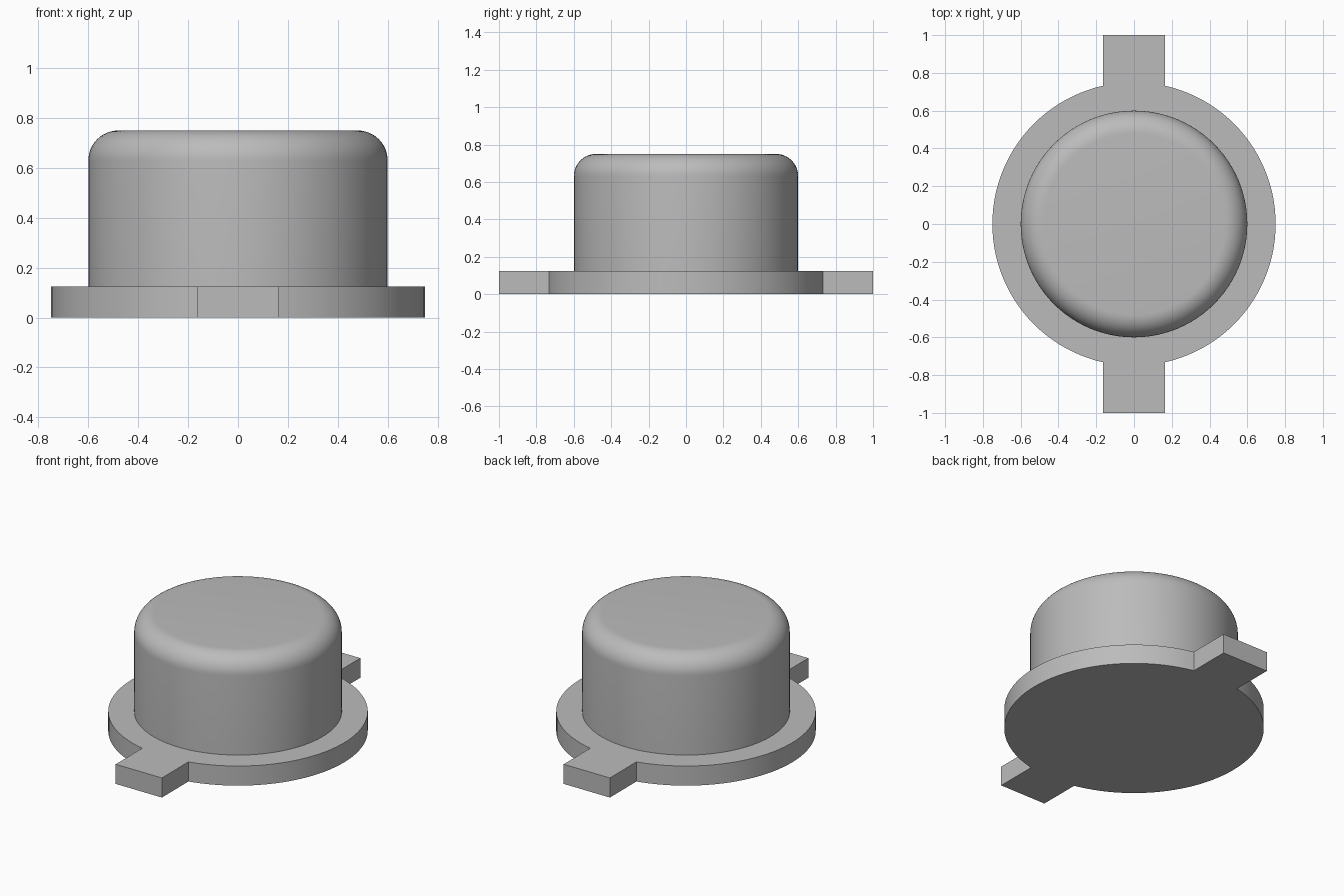
import bpy, bmesh
from math import sin, cos, pi, asin, radians

cube = bpy.data.objects.get("Cube")
if cube:
    bpy.data.objects.remove(cube, do_unlink=True)

grey = bpy.data.materials.new("plain grey")
grey.use_nodes = True
grey.diffuse_color = (0.5, 0.5, 0.5, 1)
grey.node_tree.nodes["Principled BSDF"].inputs["Base Color"].default_value = grey.diffuse_color


def finish(name, bm):
    """Turn the bmesh into a smooth shaded grey object with sharp edges kept."""
    bmesh.ops.recalc_face_normals(bm, faces=bm.faces)
    mesh = bpy.data.meshes.new(name)
    bm.to_mesh(mesh)
    bm.free()
    mesh.materials.append(grey)
    obj = bpy.data.objects.new(name, mesh)
    bpy.context.collection.objects.link(obj)
    bpy.ops.object.select_all(action="DESELECT")
    obj.select_set(True)
    bpy.context.view_layer.objects.active = obj
    bpy.ops.object.shade_smooth_by_angle(angle=radians(30))
    return obj


# Base flange: round plate with a tab at the front and at the back
radius, thickness, tab_half, tab_end, steps = 0.75, 0.125, 0.163, 1.0, 48
start = asin(tab_half / radius)
outline = []
for side in (1, -1):
    outline.append((-side * tab_half, side * tab_end))
    outline.append((side * tab_half, side * tab_end))
    for i in range(steps + 1):
        a = start + (pi - 2 * start) * i / steps
        outline.append((side * radius * sin(a), side * radius * cos(a)))

bm = bmesh.new()
plate = bm.faces.new([bm.verts.new((x, y, 0)) for x, y in outline])
top = bmesh.ops.extrude_face_region(bm, geom=[plate], use_keep_orig=True)["geom"]
bmesh.ops.translate(bm, vec=(0, 0, thickness),
                    verts=[v for v in top if isinstance(v, bmesh.types.BMVert)])
finish("base_flange", bm)

# Button cap: lathed wall with a rounded upper rim
cap_radius, cap_top, fillet, segments = 0.6, 0.75, 0.12, 96
profile = [(cap_radius, thickness)]
for i in range(13):
    a = pi / 2 * i / 12
    profile.append((cap_radius - fillet + fillet * cos(a), cap_top - fillet + fillet * sin(a)))

bm = bmesh.new()
rings = []
for r, z in profile:
    rings.append([bm.verts.new((r * cos(2 * pi * k / segments), r * sin(2 * pi * k / segments), z))
                  for k in range(segments)])
for low, high in zip(rings, rings[1:]):
    for k in range(segments):
        n = (k + 1) % segments
        bm.faces.new((low[k], low[n], high[n], high[k]))
bm.faces.new(rings[-1])
bm.faces.new(rings[0][::-1])
finish("button_cap", bm)
